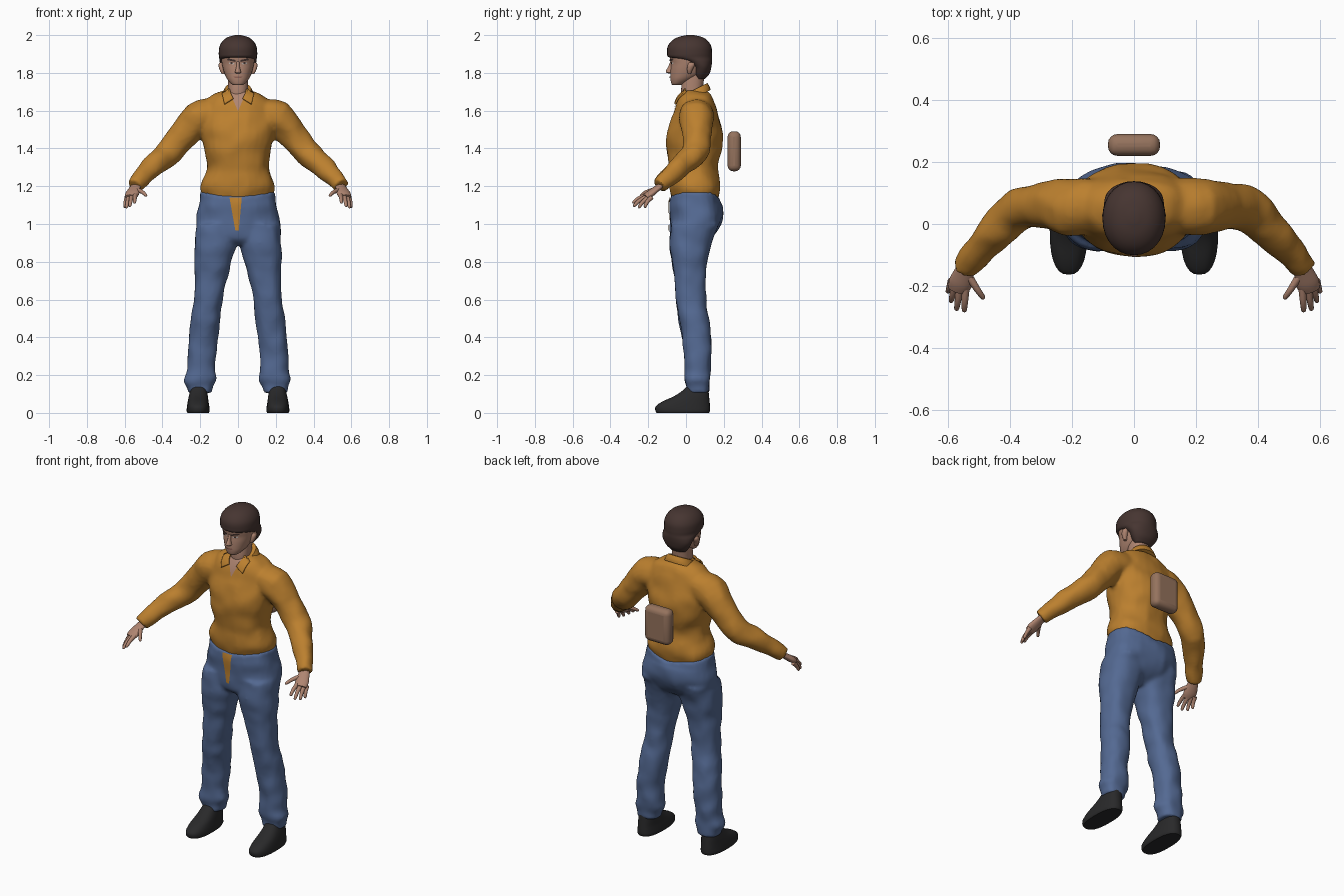
import bpy, bmesh, math
from mathutils import Vector, noise
from mathutils.bvhtree import BVHTree

cube = bpy.data.objects.get("Cube")
if cube:
    bpy.data.objects.remove(cube)


def material(name, r, g, b):
    m = bpy.data.materials.new(name)
    m.use_nodes = True
    m.diffuse_color = (r, g, b, 1)
    node = next(n for n in m.node_tree.nodes if n.type == 'BSDF_PRINCIPLED')
    node.inputs["Base Color"].default_value = (r, g, b, 1)
    node.inputs["Roughness"].default_value = 0.8
    return m


SHIRT = material("ochre_cloth", .5, .215, .028)
DENIM = material("blue_denim", .088, .142, .29)
SKIN = material("skin", .43, .235, .165)
LIP = material("lip", .27, .12, .09)
HAIR = material("dark_brown_hair", .062, .036, .031)
SHOE = material("black_leather", .022, .022, .023)
PACK = material("tan_pack", .3, .17, .11)
WHITE = material("eye_white", .55, .5, .47)
parts = []


def smooth_rows(rows, sub=4):
    """Catmull-Rom interpolation between rows of numbers."""
    out = []
    for i in range(len(rows) - 1):
        a, b, c, d = (rows[max(0, min(len(rows) - 1, i + k))] for k in (-1, 0, 1, 2))
        for s in range(sub):
            t = s / sub
            out.append([q + .5 * t * (r - p + t * (2*p - 5*q + 4*r - w + t * (3*(q - r) + w - p)))
                        for p, q, r, w in zip(a, b, c, d)])
    return out + [list(rows[-1])]


def skin_rings(rings):
    n = len(rings[0])
    verts = [v for r in rings for v in r]
    faces = [(i*n + j, i*n + (j+1) % n, (i+1)*n + (j+1) % n, (i+1)*n + j)
             for i in range(len(rings) - 1) for j in range(n)]
    faces += [tuple(range(n)), tuple(range(len(verts) - n, len(verts)))]
    return verts, faces


def loft(rows, n=28, power=2.3):
    """Stack of rounded sections given as z, x0, x1, y0, y1."""
    rings = []
    for z, x0, x1, y0, y1 in smooth_rows(rows):
        ring = []
        for k in range(n):
            c, s = math.cos(math.tau * k / n), math.sin(math.tau * k / n)
            u = math.copysign(abs(c) ** (2 / power), c)
            v = math.copysign(abs(s) ** (2 / power), s)
            ring.append(Vector(((x0+x1)/2 + u*(x1-x0)/2, (y0+y1)/2 + v*(y1-y0)/2, z)))
        rings.append(ring)
    return skin_rings(rings)


def centred(rows, **kw):
    return loft([(z, -w, w, y0, y1) for z, w, y0, y1 in rows], **kw)


def tube(path, n=16, flat=1):
    """Tube along points given as x, y, z, radius."""
    pts = smooth_rows(path)
    rings = []
    for i, p in enumerate(pts):
        t = Vector(pts[min(i+1, len(pts)-1)][:3]) - Vector(pts[max(i-1, 0)][:3])
        side = t.cross(Vector((0, 0, 1))).normalized()
        up = side.cross(t).normalized()
        rings.append([Vector(p[:3]) + p[3] * (side * math.cos(math.tau*k/n)
                      + up * flat * math.sin(math.tau*k/n)) for k in range(n)])
    return skin_rings(rings)


def flip(shape):
    return [Vector((-v[0], v[1], v[2])) for v in shape[0]], shape[1]


def merge(*shapes):
    verts, faces = [], []
    for vs, fs in shapes:
        faces += [tuple(i + len(verts) for i in f) for f in fs]
        verts += vs
    return verts, faces


def make(name, shape, mat, pair=False, front=False):
    if pair:
        make("right_" + name, flip(shape), mat, front=front)
        name = "left_" + name
    me = bpy.data.meshes.new(name)
    me.from_pydata(shape[0], [], shape[1])
    bm = bmesh.new()
    bm.from_mesh(me)
    bmesh.ops.recalc_face_normals(bm, faces=bm.faces)
    if front and sum(f.normal.y * f.calc_area() for f in bm.faces) > 0:
        bmesh.ops.reverse_faces(bm, faces=bm.faces)
    bm.to_mesh(me)
    bm.free()
    ob = bpy.data.objects.new(name, me)
    bpy.context.collection.objects.link(ob)
    me.materials.append(mat)
    parts.append(ob)
    return ob


def cloth(name, shape, mat, amount):
    """Fuse overlapping volumes into one softly creased garment."""
    verts = [v + amount * noise.noise_vector(Vector(v) * 13) for v in shape[0]]
    ob = make(name, (verts, shape[1]), mat)
    rm = ob.modifiers.new("fuse", 'REMESH')
    rm.mode, rm.voxel_size, rm.use_smooth_shade = 'VOXEL', .011, True
    sm = ob.modifiers.new("soften", 'SMOOTH')
    sm.factor, sm.iterations = .5, 4
    return ob


def decal(name, target, mat, quad, lift=.003, pair=False, n=8):
    """Thin patch with x, z corners laid onto the front of a part."""
    dg = bpy.context.evaluated_depsgraph_get()
    tree = BVHTree.FromObject(target, dg)
    a, b, c, d = (Vector(q) for q in quad)
    verts = []
    for i in range(n + 1):
        for j in range(n + 1):
            p = a.lerp(b, i / n).lerp(d.lerp(c, i / n), j / n)
            hit = tree.ray_cast(Vector((p.x, -1, p.y)), Vector((0, 1, 0)))[0]
            if hit is None:
                hit = tree.find_nearest(Vector((p.x, 0, p.y)))[0]
            verts.append(Vector((p.x, hit.y - lift, p.y)))
    m = n + 1
    faces = [(i*m + j, i*m + j + 1, (i+1)*m + j + 1, (i+1)*m + j)
             for i in range(n) for j in range(n)]
    return make(name, (verts, faces), mat, pair, front=True)


# Shirt: torso and both sleeves fused
torso = centred([(1.07, .165, -.055, .145), (1.14, .182, -.074, .172), (1.2, .196, -.088, .182),
                 (1.3, .162, -.088, .168), (1.4, .178, -.104, .19), (1.5, .195, -.096, .192),
                 (1.58, .195, -.068, .17), (1.64, .18, -.048, .15), (1.68, .135, -.03, .135),
                 (1.705, .07, -.005, .11)])
sleeve = tube([(.13, .055, 1.575, .09), (.21, .055, 1.56, .092), (.29, .06, 1.47, .076),
               (.37, .045, 1.375, .07), (.44, -.02, 1.315, .06), (.5, -.085, 1.255, .05),
               (.545, -.142, 1.2, .042)], n=20)
shirt = cloth("shirt", merge(torso, sleeve, flip(sleeve)), SHIRT, .009)

# Jeans: hips and both legs fused, with the waist dipping at front and back
hips = centred([(1.175, .197, -.088, .18), (1.1, .207, -.09, .193), (1.03, .221, -.083, .196),
                (.97, .222, -.085, .17), (.92, .18, -.078, .13), (.89, .09, -.04, .08)])
for v in hips[0]:
    if v.z > 1.12:
        v.z -= .045 * (1 - min(1, abs(v.x) / .2))
leg = loft([(1.0, .01, .222, -.08, .175), (.9, .004, .23, -.087, .135), (.8, .033, .229, -.073, .112),
            (.7, .06, .228, -.06, .106), (.6, .082, .233, -.054, .107), (.5, .094, .248, -.04, .12),
            (.4, .106, .26, -.02, .133), (.3, .118, .268, -.008, .135), (.22, .12, .272, -.008, .13),
            (.175, .112, .285, -.01, .128), (.14, .13, .27, .0, .125), (.105, .135, .265, .004, .124)])
jeans = cloth("jeans", merge(hips, leg, flip(leg)), DENIM, .009)
decal("shirt_tail", jeans, SHIRT, [(-.045, 1.14), (-.014, .965), (.004, .965), (.02, 1.14)], .005)

# Shoes
make("shoe", loft([(0, .155, .268, -.155, .122), (.012, .15, .272, -.162, .127),
                   (.035, .152, .27, -.16, .127), (.06, .156, .266, -.125, .125),
                   (.09, .16, .26, -.06, .122), (.125, .165, .252, -.01, .118),
                   (.16, .17, .248, .02, .11)], power=2.5), SHOE, pair=True)

# Neck, collar and open shirt front
make("neck", centred([(1.6, .05, -.01, .09), (1.7, .052, -.026, .088), (1.8, .055, -.015, .1)]), SKIN)
collar = centred([(1.67, .09, -.034, .13), (1.69, .083, -.032, .125), (1.715, .07, -.022, .113)])
for v in collar[0]:
    v.z += (v.y - .05) * .5
make("collar", collar, SHIRT)
decal("open_neck", shirt, SKIN, [(-.045, 1.7), (-.001, 1.6), (.001, 1.6), (.045, 1.7)], .005)
decal("collar_flap", shirt, SHIRT, [(.048, 1.715), (.024, 1.665), (.072, 1.635), (.086, 1.695)],
      .014, pair=True)
for ob in parts[-2:]:
    ob.modifiers.new("thickness", 'SOLIDIFY').thickness = .009

# Head with nose and ears
head = make("head", centred([(1.735, .022, -.07, -.03), (1.742, .036, -.077, -.01), (1.765, .056, -.082, .04),
                             (1.79, .069, -.083, .08), (1.82, .079, -.082, .1), (1.85, .086, -.08, .115),
                             (1.88, .089, -.086, .122), (1.92, .088, -.085, .122), (1.96, .06, -.05, .09)],
                            power=2.15), SKIN)
make("nose", centred([(1.796, .008, -.09, -.06), (1.802, .017, -.105, -.06), (1.812, .014, -.106, -.06),
                      (1.835, .009, -.094, -.06), (1.86, .009, -.083, -.06)], n=14), SKIN)
make("ear", loft([(1.795, .07, .086, .01, .026), (1.815, .07, .097, .006, .034),
                  (1.84, .07, .103, .008, .046), (1.856, .07, .098, .016, .042)], n=14), SKIN, pair=True)

# Painted face details
decal("eye", head, WHITE, [(.018, 1.852), (.024, 1.845), (.046, 1.847), (.05, 1.856)], .002, True)
decal("iris", head, HAIR, [(.028, 1.857), (.028, 1.846), (.04, 1.846), (.04, 1.857)], .004, True)
decal("eyebrow", head, HAIR, [(.012, 1.868), (.013, 1.858), (.06, 1.868), (.052, 1.876)], .005, True)
decal("mouth", head, LIP, [(-.026, 1.781), (-.014, 1.772), (.014, 1.772), (.026, 1.781)], .004)

# Hair cap, low at the nape and raised over the face
hair = centred([(1.768, .05, .05, .1), (1.795, .072, .035, .124), (1.83, .09, .03, .134),
                (1.86, .097, -.015, .138), (1.882, .1, -.09, .138), (1.905, .102, -.1, .138),
                (1.94, .098, -.097, .134), (1.97, .08, -.075, .115), (1.99, .052, -.04, .085),
                (2.0, .015, .005, .04)], power=2.1)
make("hair", hair, HAIR)

# Hands: flat palm, tapering fingers and thumb
make("palm", tube([(.535, -.125, 1.212, .026), (.547, -.155, 1.187, .032), (.56, -.19, 1.16, .038),
                   (.568, -.214, 1.142, .032)], flat=.5), SKIN, pair=True)
fingers = {"index": ((.543, -.205, 1.155), (.548, -.284, 1.112)),
           "middle": ((.562, -.204, 1.147), (.573, -.279, 1.094)),
           "ring": ((.578, -.196, 1.143), (.591, -.252, 1.086)),
           "little": ((.588, -.182, 1.142), (.601, -.22, 1.088)),
           "thumb": ((.535, -.165, 1.182), (.484, -.242, 1.15))}
for name, (base, tip) in fingers.items():
    a, b = Vector(base), Vector(tip)
    mid = a.lerp(b, .55) + Vector((0, -.002, .005))
    make(name + "_finger", tube([(*a, .013), (*mid, .0105), (*a.lerp(b, .92), .008), (*b, .003)], n=10),
         SKIN, pair=True)

# Rounded pack floating behind the back
bm = bmesh.new()
bmesh.ops.create_cube(bm, size=1)
for v in bm.verts:
    v.co = (v.co.x * .168, v.co.y * .07 + .255, v.co.z * .212 + 1.385)
me = bpy.data.meshes.new("back_pack")
bm.to_mesh(me)
bm.free()
pack = bpy.data.objects.new("back_pack", me)
bpy.context.collection.objects.link(pack)
me.materials.append(PACK)
bevel = pack.modifiers.new("round", 'BEVEL')
bevel.width, bevel.segments = .03, 4
parts.append(pack)

# Smooth shading that keeps hard edges
bpy.ops.object.select_all(action='DESELECT')
for ob in parts:
    ob.select_set(True)
bpy.context.view_layer.objects.active = pack
bpy.ops.object.shade_smooth_by_angle(angle=math.radians(50))
